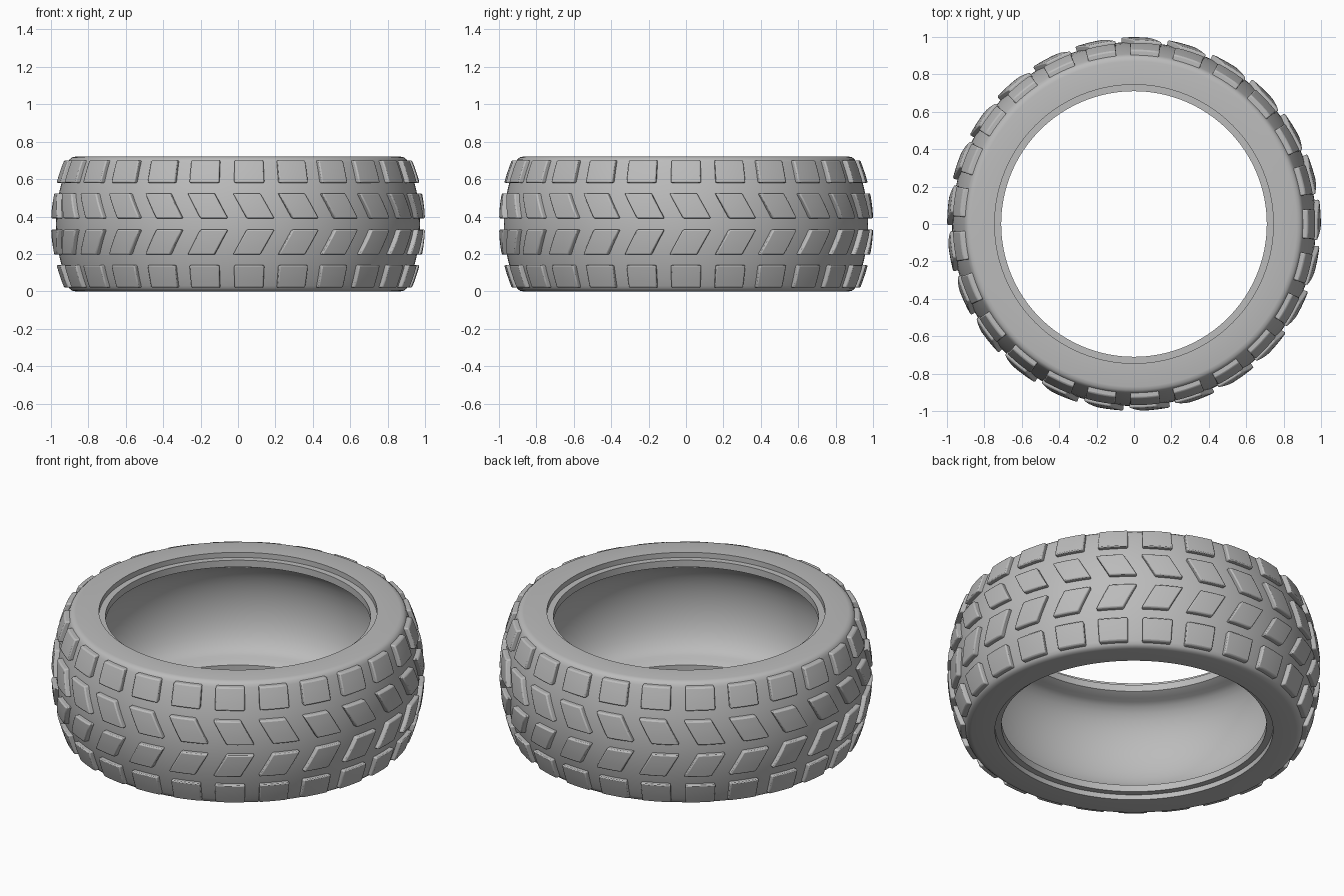
import bpy
import bmesh
import math
from mathutils import Matrix, Vector

cube = bpy.data.objects.get("Cube")
if cube:
    bpy.data.objects.remove(cube, do_unlink=True)

MID = 0.36          # half the tyre width
BLOCKS = 25         # blocks around each tread row
RAISE = 0.027       # block height above the casing

rubber = bpy.data.materials.new("grey rubber")
rubber.use_nodes = True
GREY = (0.5, 0.5, 0.5, 1)
rubber.diffuse_color = GREY
rubber.node_tree.nodes["Principled BSDF"].inputs["Base Color"].default_value = GREY


def casing_radius(h):
    """Crowned tread radius at height h from the middle plane."""
    return 0.973 - 0.6 * h * h


def finish(bm, name):
    bmesh.ops.recalc_face_normals(bm, faces=bm.faces)
    mesh = bpy.data.meshes.new(name)
    bm.to_mesh(mesh)
    bm.free()
    mesh.materials.append(rubber)
    obj = bpy.data.objects.new(name, mesh)
    bpy.context.collection.objects.link(obj)
    bpy.ops.object.select_all(action='DESELECT')
    obj.select_set(True)
    bpy.context.view_layer.objects.active = obj
    bpy.ops.object.shade_smooth_by_angle(angle=math.radians(35))
    return obj


def make_casing():
    # Upper half outline from the crown, over the sidewall and bead, to the liner
    half = [(casing_radius(h), h) for h in (0.0, 0.06, 0.12, 0.18, 0.24, 0.29, 0.33)]
    half += [(0.9, 0.346), (0.888, 0.356), (0.87, 0.36)]          # shoulder
    half += [(0.745, 0.36), (0.745, 0.33), (0.71, 0.33), (0.71, 0.29)]  # bead step
    for i in range(9):                                            # hollow liner
        a = math.pi / 2 * i / 8
        half.append((0.75 + 0.15 * math.sin(a), 0.27 * math.cos(a)))
    outline = half + [(r, -h) for r, h in reversed(half[1:-1])]

    bm = bmesh.new()
    verts = [bm.verts.new((r, 0, MID + h)) for r, h in outline]
    edges = [bm.edges.new((v, verts[i - 1])) for i, v in enumerate(verts)]
    bmesh.ops.spin(bm, geom=verts + edges, cent=(0, 0, 0), axis=(0, 0, 1),
                   angle=math.tau, steps=128, use_merge=True)
    bmesh.ops.remove_doubles(bm, verts=bm.verts, dist=0.0001)
    finish(bm, "tyre_casing")


def make_row(name, low, high, width, slant, shift):
    """A ring of raised blocks that follow the crowned casing."""
    bm = bmesh.new()
    for k in range(BLOCKS):
        grid = bmesh.ops.create_grid(bm, x_segments=5, y_segments=3, size=0.5)
        base = grid["verts"]
        faces = list({f for v in base for f in v.link_faces})
        ext = bmesh.ops.extrude_face_region(bm, geom=faces, use_keep_orig=True)
        top = [g for g in ext["geom"] if isinstance(g, bmesh.types.BMVert)]
        for ring, lift in ((base, -0.02), (top, RAISE)):
            for v in ring:
                h = low + (v.co.y + 0.5) * (high - low)
                turn = math.tau * k / BLOCKS + shift + v.co.x * width + v.co.y * slant
                r = casing_radius(h) + lift
                v.co = Matrix.Rotation(turn, 3, 'Z') @ Vector((r, 0, MID + h))
    obj = finish(bm, name)
    bevel = obj.modifiers.new("soft edges", 'BEVEL')
    bevel.width = 0.007
    bevel.segments = 2
    bevel.limit_method = 'ANGLE'
    bevel.angle_limit = math.radians(40)


make_casing()

# Square shoulder blocks and slanted centre blocks, mirrored across the middle
for side, word in ((1, "upper"), (-1, "lower")):
    make_row(word + "_shoulder_blocks", side * 0.22, side * 0.34, 0.168, 0, 0)
    make_row(word + "_centre_blocks", side * 0.03, side * 0.164, 0.15, -0.075, 0.022)
